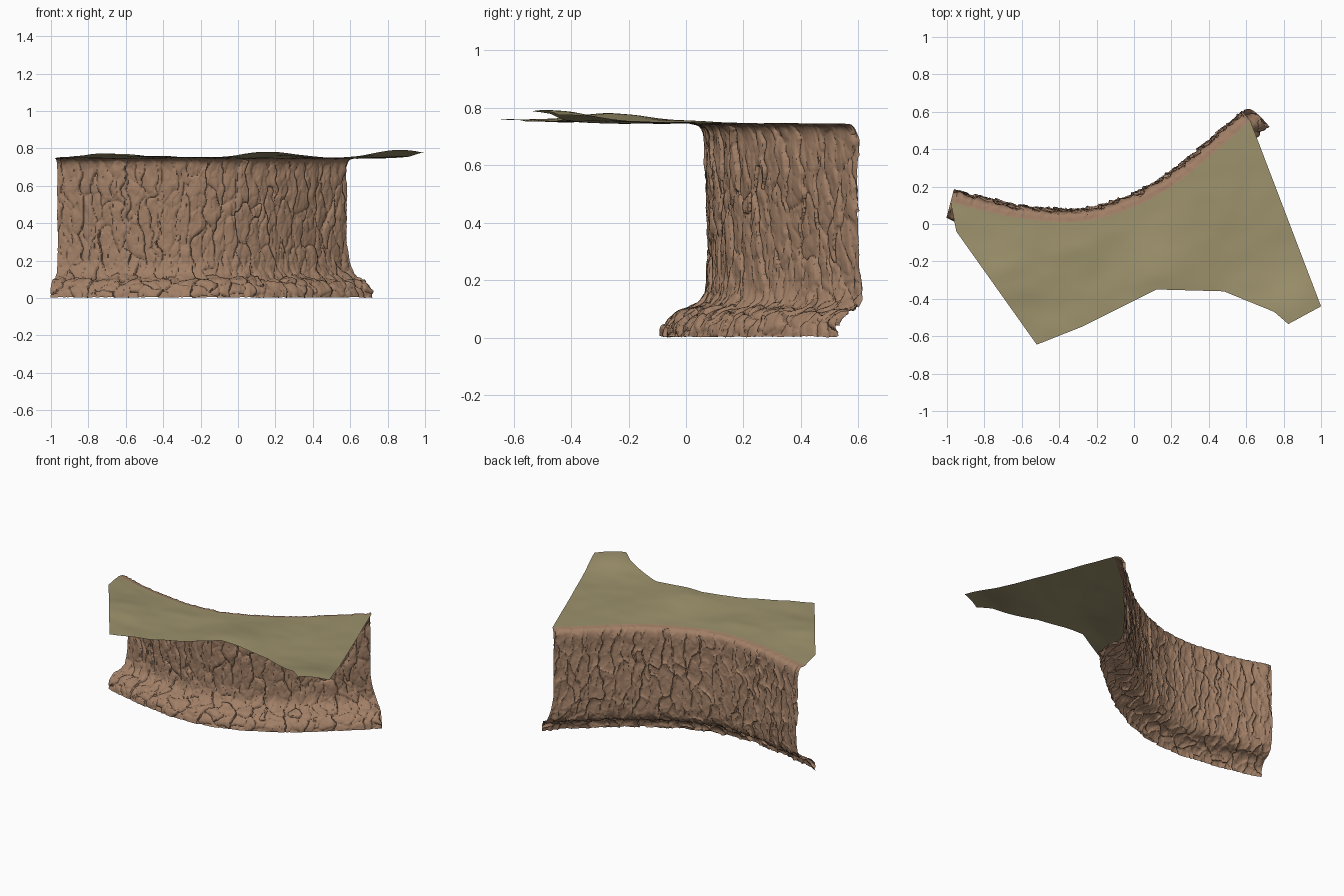
import bpy, bmesh, math
from mathutils import Vector, noise

if "Cube" in bpy.data.objects:
    bpy.data.objects.remove(bpy.data.objects["Cube"])

COLS, ROWS = 380, 150
# cliff line seen from above (x, y)
LINE = [(-0.965, .178), (-.78, .13), (-.6, .093), (-.38, .073), (-.2, .09), (0, .16),
        (.2, .275), (.4, .44), (.58, .60)]
# cliff section: (offset toward the front, height), foot to rim
SECTION = [(.160, .005), (.148, .05), (.105, .092), (.04, .118), (.008, .165), (0, .28),
           (.004, .42), (.010, .58), (.012, .69), (.026, .732), (.062, .745)]
# outer border of the grass sheet, left to right
BORDER = [(-.95, -.04), (-.52, -.645), (-.28, -.55), (.12, -.35), (.48, -.36),
          (.75, -.47), (.825, -.535), (1, -.44)]
# soft mounds in the grass: x, y, radius, height
MOUNDS = [(.87, -.47, .17, .042), (-.68, -.3, .2, .022), (.16, -.27, .2, .03),
          (-.5, -.62, .15, .008), (-.3, -.1, .12, .008), (.25, .03, .13, .006),
          (-.1, -.2, .12, -.006), (.55, -.2, .15, -.006)]


def material(name, rgb):
    m = bpy.data.materials.new(name)
    m.diffuse_color = (*rgb, 1)
    m.use_nodes = True
    m.node_tree.nodes["Principled BSDF"].inputs["Base Color"].default_value = m.diffuse_color
    return m


def spline(points, count):
    """Evenly spaced samples along a Catmull-Rom curve."""
    p = [Vector(q) for q in points]
    p = [2 * p[0] - p[1]] + p + [2 * p[-1] - p[-2]]
    fine = []
    for i in range(1, len(p) - 2):
        a, b, c, d = p[i - 1:i + 3]
        for k in range(40):
            t = k / 40
            fine.append(.5 * (2 * b + (c - a) * t + (2 * a - 5 * b + 4 * c - d) * t * t
                              + (3 * b - a - 3 * c + d) * t ** 3))
    fine.append(p[-2])
    return resample(fine, count)


def resample(pts, count):
    lengths = [0]
    for a, b in zip(pts, pts[1:]):
        lengths.append(lengths[-1] + (b - a).length)
    out, j = [], 0
    for i in range(count + 1):
        s = lengths[-1] * i / count
        while j < len(pts) - 2 and lengths[j + 1] < s:
            j += 1
        f = (s - lengths[j]) / (lengths[j + 1] - lengths[j])
        out.append(pts[j].lerp(pts[j + 1], f))
    return out


def sheet(name, grid, mat, angle):
    """Skin a grid of points (columns of rows) with quads."""
    h = len(grid[0])
    verts = [v for col in grid for v in col]
    faces = [(i * h + j, (i + 1) * h + j, (i + 1) * h + j + 1, i * h + j + 1)
             for i in range(len(grid) - 1) for j in range(h - 1)]
    me = bpy.data.meshes.new(name)
    me.from_pydata(verts, [], faces)
    me.materials.append(mat)
    ob = bpy.data.objects.new(name, me)
    bpy.context.collection.objects.link(ob)
    bpy.ops.object.select_all(action='DESELECT')
    ob.select_set(True)
    bpy.context.view_layer.objects.active = ob
    bpy.ops.object.shade_smooth_by_angle(angle=math.radians(angle))
    return ob


line = spline(LINE, COLS)
section = spline(SECTION, ROWS)
LEN = sum((b - a).length for a, b in zip(line, line[1:]))
HEI = sum((b - a).length for a, b in zip(section, section[1:]))


def tangent(pts, i):
    return (pts[min(i + 1, len(pts) - 1)] - pts[max(i - 1, 0)]).normalized()


def slabs(u, v, w, h, seed):
    """Long overlapping rock slabs: each cell has its own level, tilt and cracked border."""
    q = Vector((u / w, v / h, seed))
    q.x += .45 * noise.noise(Vector((u * 9, v * 16, seed)))
    q.y += .35 * noise.noise(Vector((u * 14, v * 5, seed + 5)))
    dist, pts = noise.voronoi(q)
    level = noise.cell(pts[0] * 7.31)
    crack = min(1, (dist[1] - dist[0]) / .28)
    return .45 * level + .55 * math.sqrt(max(crack, 0)) + .35 * (q.x - pts[0].x) - .6


def rock(u, v):
    wall = slabs(u, v, .062, .20, 3.3)
    foot = slabs(u, v, .07, .085, 8.1)
    k = min(1, max(0, (v - .2) / .1))
    rough = .3 * slabs(u, v, .03, .07, 14.7) + .3 * noise.noise(Vector((u * 30, v * 15, 2)))
    fade = min(1, max(.0, (HEI - v) / .09))
    return .0155 * (wall * k + foot * (1 - k) + rough) * fade


def cliff_point(i, j, bump=True):
    t, n2 = tangent(line, i), tangent(section, j)
    side = Vector((t.y, -t.x))
    off, z = section[j]
    # the right end spreads along the line toward the foot
    spread = .055 * max(0, 1 - max(0, z - .1) / .25) ** 2 * max(0, (i / COLS - .8) / .2)
    xy = line[i] + side * off + t * spread
    p = Vector((xy.x, xy.y, z))
    if bump:
        d = rock(LEN * i / COLS, HEI * j / ROWS)
        p += Vector((side.x * n2.y, side.y * n2.y, -n2.x)) * d
        p.z = max(p.z, 0)
    return p


# rock wall with flared foot and rounded rim
rock_mat = material("brown rock", (.36, .215, .135))
cliff = sheet("cliff_wall", [[cliff_point(i, j) for j in range(ROWS + 1)]
                             for i in range(COLS + 1)], rock_mat, 50)
low = min(v.co.z for v in cliff.data.vertices)
for v in cliff.data.vertices:
    v.co.z -= low * max(0, 1 - v.co.z / .3)

# grass sheet ruled between the rim and the outer border, corners kept
border = []
for a, b in zip(BORDER, BORDER[1:]):
    a, b = Vector(a), Vector(b)
    n = max(3, round((b - a).length / .03))
    border += [a.lerp(b, k / n) for k in range(n)]
border.append(Vector(BORDER[-1]))

grid = []
for k, outer in enumerate(border):
    rim = cliff_point(round(COLS * k / (len(border) - 1)), ROWS, False)
    col = []
    for r in range(31):
        f = r / 30
        xy = outer.lerp(rim.xy, f)
        z = .745 + .007 * (1 - f)
        near_rim = min(1, (1 - f) / .25)
        for mx, my, rad, h in MOUNDS:
            z += near_rim * h * math.exp(-((xy.x - mx) ** 2 + (xy.y - my) ** 2) / rad ** 2)
        z += near_rim * .004 * noise.noise(Vector((xy.x * 7, xy.y * 10, 1)))
        col.append(Vector((xy.x, xy.y, z)))
    grid.append(col)
sheet("grass_top", grid, material("dry grass", (.335, .285, .15)), 60)
